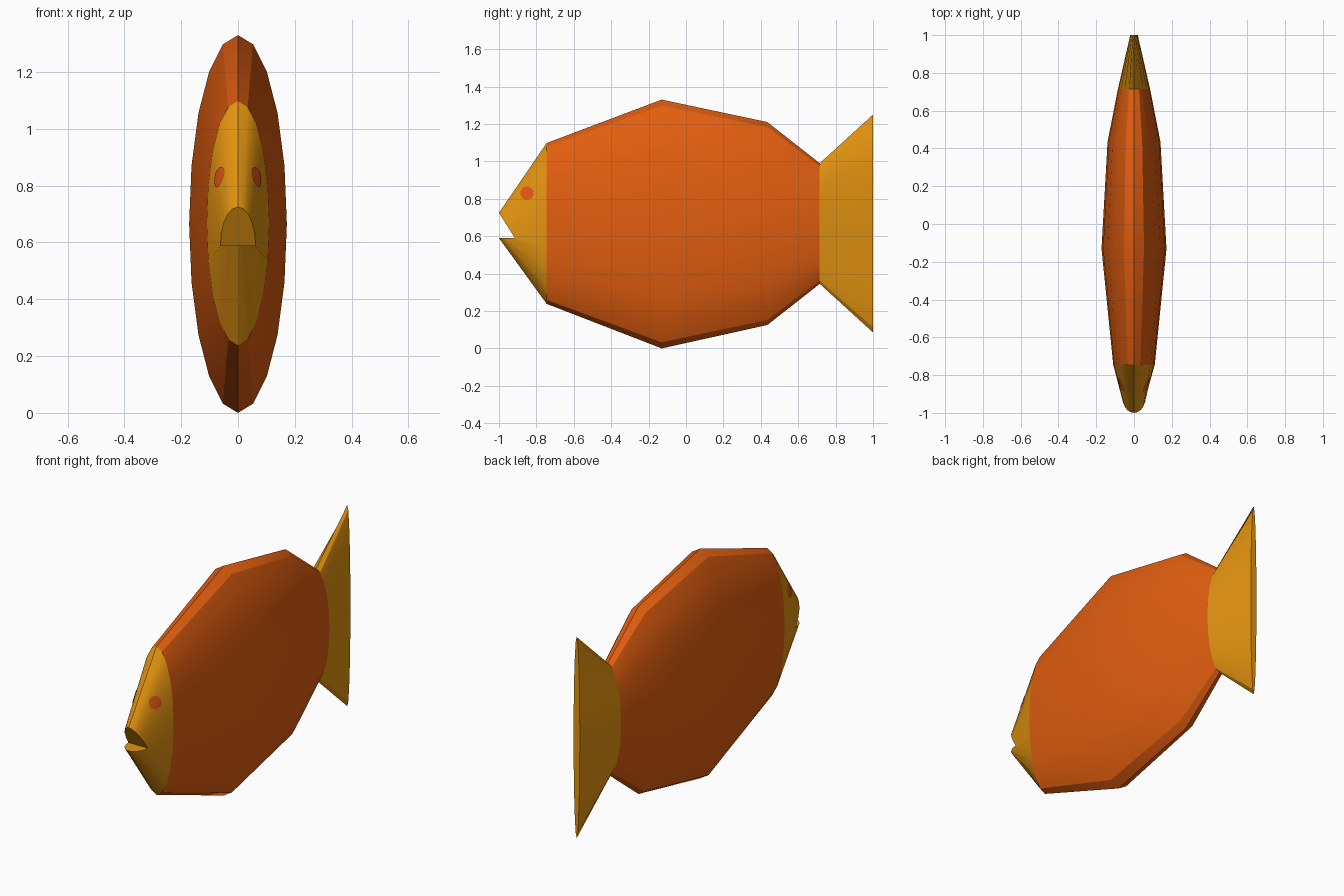
import bpy, bmesh, math
from mathutils import Vector
from mathutils.bvhtree import BVHTree

if "Cube" in bpy.data.objects:
    bpy.data.objects.remove(bpy.data.objects["Cube"])

SIDES = 20


def material(name, rgb):
    m = bpy.data.materials.new(name)
    m.diffuse_color = (*rgb, 1)
    m.use_nodes = True
    m.node_tree.nodes["Principled BSDF"].inputs["Base Color"].default_value = m.diffuse_color
    return m


orange = material("orange", (0.76, 0.112, 0.005))
yellow = material("yellow", (0.775, 0.296, 0.005))
eye_red = material("eye red orange", (0.76, 0.095, 0.008))


def ellipse(y, z0, z1, half_width):
    """Upright elliptical ring between heights z0 and z1."""
    pts = []
    for i in range(SIDES):
        a = 2 * math.pi * i / SIDES
        pts.append((half_width * math.cos(a), y,
                    (z0 + z1) / 2 + (z1 - z0) / 2 * math.sin(a)))
    return pts


def mouth_ring():
    """Slanted upper lip and flat lower lip meeting at the mouth corners."""
    pts = []
    for i in range(SIDES):
        a = 2 * math.pi * i / SIDES
        s = math.sin(a)
        pts.append((0.062 * math.cos(a), -0.915 - 0.085 * abs(s),
                    0.59 + 0.135 * max(s, 0)))
    return pts


def finish(name, bm, mat, recalc=True):
    if recalc:
        bmesh.ops.recalc_face_normals(bm, faces=bm.faces)
    mesh = bpy.data.meshes.new(name)
    bm.to_mesh(mesh)
    bm.free()
    mesh.materials.append(mat)
    ob = bpy.data.objects.new(name, mesh)
    bpy.context.collection.objects.link(ob)
    bpy.ops.object.select_all(action='DESELECT')
    ob.select_set(True)
    bpy.context.view_layer.objects.active = ob
    bpy.ops.object.shade_smooth_by_angle(angle=math.radians(30))
    return ob


def loft(rings):
    """Skin consecutive rings, ordered from front to back, facing outward."""
    bm = bmesh.new()
    loops = [[bm.verts.new(p) for p in r] for r in rings]
    for a, b in zip(loops, loops[1:]):
        for i in range(SIDES):
            j = (i + 1) % SIDES
            bm.faces.new((a[i], b[i], b[j], a[j]))
    return bm, loops


head_ring = ellipse(-0.745, 0.238, 1.098, 0.11)
tail_ring = ellipse(0.715, 0.345, 0.99, 0.085)

# Body
bm, _ = loft([head_ring, ellipse(-0.13, 0.0, 1.33, 0.172),
              ellipse(0.435, 0.125, 1.21, 0.14), tail_ring])
finish("body", bm, orange, False)

# Head with open mouth
bm, loops = loft([mouth_ring(), head_ring])
half = SIDES // 2
lip = loops[0]
bm.faces.new(lip[:half + 1])
bm.faces.new(lip[half:] + lip[:1])
bm.normal_update()
surface = BVHTree.FromBMesh(bm)
finish("head", bm, yellow, False)

# Tail fin, narrowing to a thin trailing edge
bm, loops = loft([tail_ring, ellipse(1.0, 0.085, 1.25, 0.02)])
bm.faces.new(loops[-1][::-1])
finish("tail_fin", bm, yellow, False)

# Eyes: thin round plates laid on the head surface
for side, name in ((1, "eye_right"), (-1, "eye_left")):
    bm = bmesh.new()

    def on_head(r, a):
        origin = Vector((side, -0.85 + r * math.cos(a), 0.83 + r * math.sin(a)))
        hit, normal, _, _ = surface.ray_cast(origin, Vector((-side, 0, 0)))
        return bm.verts.new(hit + Vector((side * 0.004, 0, 0)))

    n = 16
    centre = on_head(0, 0)
    inner, outer = [[on_head(r, 2 * math.pi * k / n) for k in range(n)]
                    for r in (0.018, 0.036)]
    for k in range(n):
        m = (k + 1) % n
        bm.faces.new((centre, inner[k], inner[m]))
        bm.faces.new((inner[k], outer[k], outer[m], inner[m]))
    if side < 0:
        bmesh.ops.reverse_faces(bm, faces=bm.faces)
    finish(name, bm, eye_red, False)
